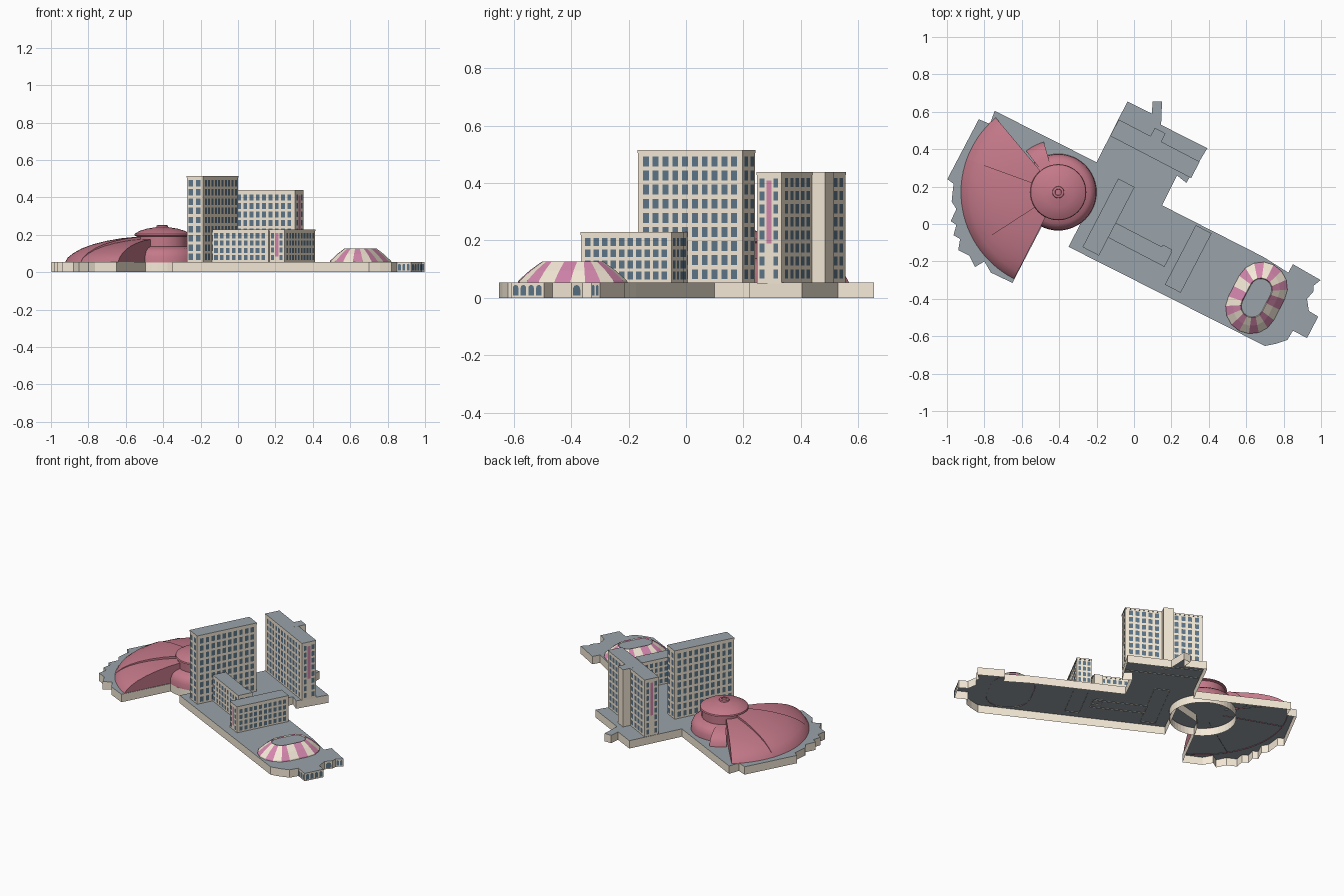
import bpy, bmesh, math
from mathutils import Vector

if "Cube" in bpy.data.objects:
    bpy.data.objects.remove(bpy.data.objects["Cube"])

A = math.radians(-27.5)
U = Vector((math.cos(A), math.sin(A), 0))
V = Vector((-U.y, U.x, 0))
BASE = 0.053


def mat(name, r, g, b):
    m = bpy.data.materials.new(name)
    m.diffuse_color = (r, g, b, 1)
    m.use_nodes = True
    m.node_tree.nodes["Principled BSDF"].inputs["Base Color"].default_value = m.diffuse_color
    return m


WALL = mat("cream_wall", 0.93, 0.83, 0.69)
ROOF = mat("grey_roof", 0.32, 0.37, 0.40)
SHELL = mat("rose_shell", 0.55, 0.19, 0.25)
GLASS = mat("window_blue", 0.11, 0.18, 0.25)
PINK = mat("pink", 0.66, 0.24, 0.42)
CREAM = mat("stripe_cream", 0.93, 0.83, 0.69)


def finish(name, bm, mats, smooth=False, fix=True):
    if fix:
        bmesh.ops.recalc_face_normals(bm, faces=bm.faces[:])
    me = bpy.data.meshes.new(name)
    bm.to_mesh(me)
    bm.free()
    for m in mats:
        me.materials.append(m)
    ob = bpy.data.objects.new(name, me)
    bpy.context.collection.objects.link(ob)
    if smooth:
        bpy.ops.object.select_all(action='DESELECT')
        ob.select_set(True)
        bpy.context.view_layer.objects.active = ob
        bpy.ops.object.shade_smooth_by_angle(angle=math.radians(35))
    return ob


def prism(name, pts, z0, z1):
    """Extruded counter-clockwise outline, open below: cream sides, grey top."""
    bm = bmesh.new()
    lo = [bm.verts.new((p[0], p[1], z0)) for p in pts]
    hi = [bm.verts.new((p[0], p[1], z1)) for p in pts]
    bm.faces.new(hi).material_index = 1
    for i in range(len(pts)):
        j = (i + 1) % len(pts)
        bm.faces.new((lo[i], lo[j], hi[j], hi[i]))
    return finish(name, bm, [WALL, ROOF], fix=False)


def rect(cx, cy, su, sv):
    c = Vector((cx, cy, 0))
    return [c + U * su / 2 * a + V * sv / 2 * b for a, b in ((-1, -1), (1, -1), (1, 1), (-1, 1))]


def facade(name, p0, p1, z0, z1, cols, rows, m=GLASS, t0=0.03, t1=0.97, fill=0.6, arch=False):
    """Grid of flat panels just in front of the wall p0-p1 (outside on the right)."""
    p0, p1 = Vector((*p0[:2], 0)), Vector((*p1[:2], 0))
    d = (p1 - p0).normalized()
    n = Vector((d.y, -d.x, 0)) * 0.002
    a, b = p0.lerp(p1, t0), p0.lerp(p1, t1)
    w, h = (b - a).length / cols, (z1 - z0) / rows
    bm = bmesh.new()
    for i in range(cols):
        for j in range(rows):
            c = a + d * w * (i + 0.5) + n
            hw, hh = w * fill / 2, h * 0.35
            zc = z0 + h * (j + 0.5)
            pts = [(-hw, -hh), (hw, -hh), (hw, hh), (-hw, hh)]
            if arch:
                pts = pts[:2] + [(hw * math.cos(k * math.pi / 6), hh - hw + hw * math.sin(k * math.pi / 6))
                                 for k in range(7)]
            bm.faces.new([bm.verts.new(c + d * x + Vector((0, 0, zc + z))) for x, z in pts])
    finish(name, bm, [m], fix=False)


def block(name, cx, cy, su, sv, top, rows, cu, cv, skip=()):
    """Building block with a thin cornice and windows on its four sides."""
    r = rect(cx, cy, su, sv)
    prism(name, r, BASE - 0.003, top - 0.01)
    prism(name + "_cornice", rect(cx, cy, su + 0.003, sv + 0.003), top - 0.01, top)
    for k, side in enumerate(("front", "right", "back", "left")):
        if side not in skip:
            facade(f"{name}_{side}_windows", r[k], r[(k + 1) % 4], BASE + 0.005, top - 0.015,
                   cv if k % 2 else cu, rows)
    return r


# podium with stepped edges, and the round base beside it
outline = [(-.35, -.122), (.70, -.652), (.76, -.64), (.82, -.62), (.85, -.57), (.925, -.61), (.985, -.495),
           (.935, -.465), (.925, -.40), (.96, -.36), (.96, -.33), (.998, -.30), (.85, -.215), (.825, -.26),
           (.69, -.175), (.15, .10), (.23, .26), (.28, .22), (.392, .405), (.145, .53), (.15, .655),
           (.10, .655), (.095, .59), (-.035, .655), (-.2, .33), (-.745, .605), (-.77, .535), (-.83, .56),
           (-.998, .24), (-.965, .215), (-.975, .12), (-.95, .08), (-.98, .015), (-.95, -.005),
           (-.965, -.06), (-.93, -.08), (-.94, -.14), (-.88, -.17), (-.85, -.23), (-.80, -.20),
           (-.765, -.26), (-.65, -.315), (-.46, .05), (-.40, .12), (-.2, .17)]
prism("podium", outline, 0, BASE)
C = Vector((-0.405, 0.17, 0))
prism("round_base", [C + Vector((0.205 * math.cos(k * math.tau / 48), 0.205 * math.sin(k * math.tau / 48), 0))
                     for k in range(48)], 0, BASE - 0.001)

# arched openings at the entrance end
facade("entrance_arches", (.925, -.61), (.985, -.495), 0, 0.053, 4, 1, fill=0.7, arch=True)
facade("side_arches", (.925, -.40), (.96, -.36), 0, 0.053, 1, 1, fill=0.7, arch=True)
facade("corner_arches", (.85, -.57), (.925, -.61), 0, 0.053, 3, 1, fill=0.65, arch=True)
facade("rear_arches", (.96, -.33), (.998, -.30), 0, 0.053, 2, 1, fill=0.6, arch=True)

# tall tower
block("tall_tower", -0.136, 0.037, 0.096, 0.41, 0.515, 9, 2, 10)

# rear tower with stair core and pink strip
r = block("rear_tower", 0.112, 0.402, 0.485, 0.096, 0.438, 8, 12, 3, skip=("right", "left", "back"))
core = Vector((0.112, 0.402, 0)) - U * 0.02 + V * 0.06
prism("stair_core", rect(core.x, core.y, 0.065, 0.078), BASE - 0.002, 0.4385)
facade("rear_tower_back_windows_a", r[2], r[3], 0.06, 0.425, 5, 8, t1=0.45)
facade("rear_tower_back_windows_b", r[2], r[3], 0.06, 0.425, 4, 8, t0=0.62)


def strip_end(name, p, q, z0, z1, top, rows):
    facade(name + "_windows_a", p, q, 0.06, top - 0.015, 1, rows, t0=0.06, t1=0.38)
    facade(name + "_windows_b", p, q, 0.06, top - 0.015, 1, rows, t0=0.62, t1=0.94)
    mid, h = (z0 + z1) / 2, (z1 - z0) / 0.7
    facade(name + "_pink_strip", p, q, mid - h / 2, mid + h / 2, 1, 1, PINK, 0.4, 0.6, 1)


strip_end("rear_tower_right", r[1], r[2], 0.19, 0.41, 0.438, 8)
strip_end("rear_tower_left", r[3], r[0], 0.19, 0.41, 0.438, 8)

# low wing, connector and its small core
r = block("low_wing", 0.29, -0.187, 0.092, 0.355, 0.229, 4, 3, 10, skip=("front",))
strip_end("low_wing_front", r[0], r[1], 0.085, 0.21, 0.229, 4)
block("connector", 0.03, -0.11, 0.342, 0.086, 0.229, 4, 9, 2, skip=("left",))
prism("connector_core", rect(0.165, -0.15, 0.055, 0.06), BASE - 0.002, 0.2275)

# domed drum, turned from a profile
bm = bmesh.new()
drum = [(0.205, 0.05), (0.202, 0.085), (0.19, 0.112), (0.17, 0.128), (0.138, 0.138), (0.138, 0.192),
        (0.15, 0.196), (0.147, 0.205), (0.12, 0.221), (0.08, 0.233), (0.032, 0.241), (0.03, 0.25),
        (0.018, 0.252), (0.016, 0.247), (0, 0.247)]
vs = [bm.verts.new((C.x + x, C.y, z)) for x, z in drum]
for a, b in zip(vs, vs[1:]):
    bm.edges.new((a, b))
bmesh.ops.spin(bm, geom=bm.verts[:] + bm.edges[:], cent=C, axis=(0, 0, 1), angle=math.tau, steps=48)
bmesh.ops.remove_doubles(bm, verts=bm.verts[:], dist=1e-5)
finish("dome_drum", bm, [SHELL], True)


# fan shells: sectors with a curved radial profile and closed ends
def sector(name, a0, a1, prof, n):
    bm = bmesh.new()
    top, low = [], []
    for k in range(n + 1):
        a = math.radians(a0 + (a1 - a0) * k / n)
        e = Vector((math.cos(a), math.sin(a), 0))
        top.append([bm.verts.new(C + e * x + Vector((0, 0, z))) for x, z in prof])
        low.append(bm.verts.new(C + e * prof[-1][0] + Vector((0, 0, prof[0][1]))))
    for k in range(n):
        for i in range(len(prof) - 1):
            bm.faces.new((top[k][i], top[k + 1][i], top[k + 1][i + 1], top[k][i + 1]))
    bm.faces.new(top[0] + [low[0]])
    bm.faces.new(top[n] + [low[n]])
    finish(name, bm, [SHELL], True)


def fan(s):
    return [(x, 0.05 + (z - 0.05) * s) for x, z in
            ((.522, .05), (.505, .078), (.475, .102), (.43, .127), (.37, .149), (.30, .167), (.22, .181), (.13, .19))]


sector("fan_shell_back", 130, 160, fan(0.9), 8)
sector("fan_shell_middle", 160, 213, fan(1.0), 14)
sector("fan_shell_front", 213, 243, fan(0.9), 8)
sector("side_fin", 106, 128, [(0.28, 0.05), (0.272, 0.08), (0.25, 0.105), (0.2, 0.13), (0.13, 0.14)], 6)


# striped canopy: stadium rings lofted inwards, grey flat top
def stadium(rad, half, z):
    o = Vector((0.655, -0.395, z))
    out = []
    for side in (0, 1):
        s = -1 if side else 1
        for k in range(9):
            a = math.pi * (side + k / 8)
            out.append(o + U * rad * math.cos(a) + V * (rad * math.sin(a) + s * half))
        out.append(o - U * rad * s)
    return out


bm = bmesh.new()
rings = [[bm.verts.new(p) for p in stadium(*q)] for q in
         ((0.138, 0.062, 0.05), (0.135, 0.062, 0.06), (0.10, 0.056, 0.096), (0.062, 0.05, 0.127), (0.058, 0.05, 0.120))]
N = len(rings[0])
for lo, hi in zip(rings, rings[1:]):
    for k in range(N):
        j = (k + 1) % N
        bm.faces.new((lo[k], lo[j], hi[j], hi[k])).material_index = k % 2
bm.faces.new(rings[-1]).material_index = 2
finish("striped_canopy", bm, [CREAM, PINK, ROOF])
